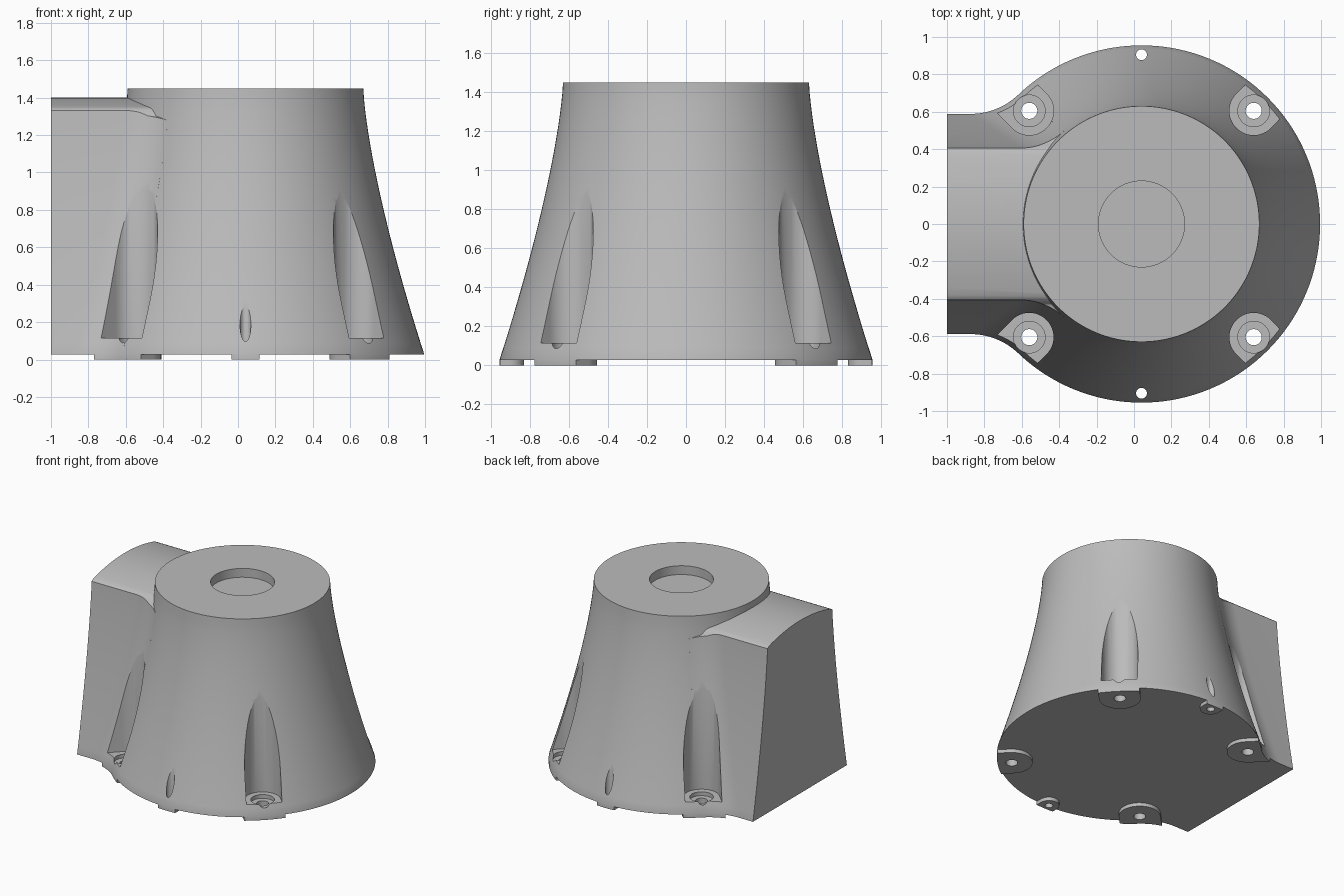
import bpy, bmesh, math
from mathutils import Vector

if "Cube" in bpy.data.objects:
    bpy.data.objects.remove(bpy.data.objects["Cube"])

CX = 0.04          # axis of the round body
TOP = 1.45
FILLET = 0.37      # blend radius between body and arm


def radius(z):
    t = (TOP - max(z, 0.03)) / 1.42
    return 0.63 + 0.325 * t ** 1.4


def half_width(z):
    return 0.40 + 0.58 * (radius(z) - 0.63)


def loft(name, rings):
    """Closed solid through rings of equal point count."""
    bm = bmesh.new()
    vs = [[bm.verts.new(p) for p in ring] for ring in rings]
    n = len(vs[0])
    for a, b in zip(vs, vs[1:]):
        for i in range(n):
            j = (i + 1) % n
            bm.faces.new((a[i], a[j], b[j], b[i]))
    bm.faces.new(vs[0][::-1])
    bm.faces.new(vs[-1])
    bmesh.ops.recalc_face_normals(bm, faces=bm.faces)
    me = bpy.data.meshes.new(name)
    bm.to_mesh(me)
    bm.free()
    ob = bpy.data.objects.new(name, me)
    bpy.context.collection.objects.link(ob)
    return ob


def prism(name, outline, z0, z1):
    return loft(name, [[(x, y, z) for x, y in outline] for z in (z0, z1)])


def circle(x, y, r, n=40):
    return [(x + r * math.cos(2 * math.pi * i / n),
             y + r * math.sin(2 * math.pi * i / n)) for i in range(n)]


def slot(x, y, r, length=0.6, n=24):
    """Round at the inner end, running straight outward from the body axis."""
    a = math.atan2(y, x - CX)
    pts = [(x + r * math.cos(a + math.pi / 2 + math.pi * i / n),
            y + r * math.sin(a + math.pi / 2 + math.pi * i / n)) for i in range(n + 1)]
    dx, dy = length * math.cos(a), length * math.sin(a)
    return pts + [(pts[-1][0] + dx, pts[-1][1] + dy), (pts[0][0] + dx, pts[0][1] + dy)]


def boolean(ob, tool, op='DIFFERENCE'):
    m = ob.modifiers.new("cut", 'BOOLEAN')
    m.operation, m.solver, m.object = op, 'EXACT', tool
    bpy.context.view_layer.objects.active = ob
    bpy.ops.object.modifier_apply(modifier=m.name)
    bpy.data.objects.remove(tool)


def arm_section(z):
    r, w = radius(z), half_width(z)
    fx = CX - math.sqrt((r + FILLET) ** 2 - (w + FILLET) ** 2)
    fy = w + FILLET
    end = math.atan2(-fy, CX - fx)
    half = [(-1.0, w)]
    for i in range(13):
        a = -math.pi / 2 + (end + math.pi / 2) * i / 12
        half.append((fx + FILLET * math.cos(a), fy + FILLET * math.sin(a)))
    half.append((CX - 0.1, 0.3))
    return [(x, y, z) for x, y in half] + [(x, -y, z) for x, y in reversed(half)]


# flared round body
levels = [-0.03, 0.03] + [0.03 + 1.42 * i / 24 for i in range(1, 25)]
body = loft("housing", [[(x, y, z) for x, y in circle(CX, 0, radius(z), 144)] for z in levels])

# side arm with blended flanks and an arched roof
arm_levels = [-0.02, 0.03] + [0.03 + 1.40 * i / 24 for i in range(1, 25)]
arm = loft("arm", [arm_section(z) for z in arm_levels])
roof = [(0.38 * i / 10, 1.40 - 0.36 * (0.38 * i / 10) ** 2) for i in range(11)]
roof += [(0.40, 1.338), (0.415, 1.322), (0.43, 1.303), (0.65, 1.22), (0.9, 1.1), (0.9, -0.5)]
outline = [(-y, z) for y, z in reversed(roof[1:])] + roof
envelope = loft("arm_envelope", [[(x, y, z) for y, z in outline] for x in (-1.3, 0.5)])
boolean(arm, envelope, 'INTERSECT')
boolean(body, arm, 'UNION')

# underside relief that leaves raised feet around each hole
bolts = [(x, s * 0.605) for x in (-0.56, 0.64) for s in (-1, 1)]
pins = [(CX, s * 0.905) for s in (-1, 1)]
relief = prism("relief", [(-1.5, -1.6), (1.7, -1.6), (1.7, 1.6), (-1.5, 1.6)], -0.1, 0.028)
for x, y in bolts:
    boolean(relief, prism("foot", slot(x, y, 0.15), 0, 0.1))
for x, y in pins:
    boolean(relief, prism("foot", slot(x, y, 0.075), 0, 0.1))
boolean(body, relief)

# bolt pockets, counterbores and through holes
for x, y in bolts:
    boolean(body, prism("pocket", slot(x, y, 0.13), 0.115, 1.25))
    boolean(body, prism("counterbore", circle(x, y, 0.085), 0.085, 0.3))
    boolean(body, prism("bolt_hole", circle(x, y, 0.043), -0.2, 0.3))

# pin holes that break out through the sloped wall
for x, y in pins:
    boolean(body, prism("pin_hole", circle(x, y, 0.029, 24), -0.2, 0.6))

# recess in the top
boolean(body, prism("recess", circle(CX, 0, 0.23, 64), TOP - 0.07, TOP + 0.2))

# material and shading
grey = bpy.data.materials.new("light_grey")
grey.diffuse_color = (0.5, 0.5, 0.5, 1)
grey.use_nodes = True
grey.node_tree.nodes["Principled BSDF"].inputs["Base Color"].default_value = grey.diffuse_color
body.data.materials.clear()
body.data.materials.append(grey)
for p in body.data.polygons:
    p.material_index = 0
bpy.ops.object.select_all(action='DESELECT')
body.select_set(True)
bpy.context.view_layer.objects.active = body
bpy.ops.object.shade_smooth_by_angle(angle=math.radians(25))
